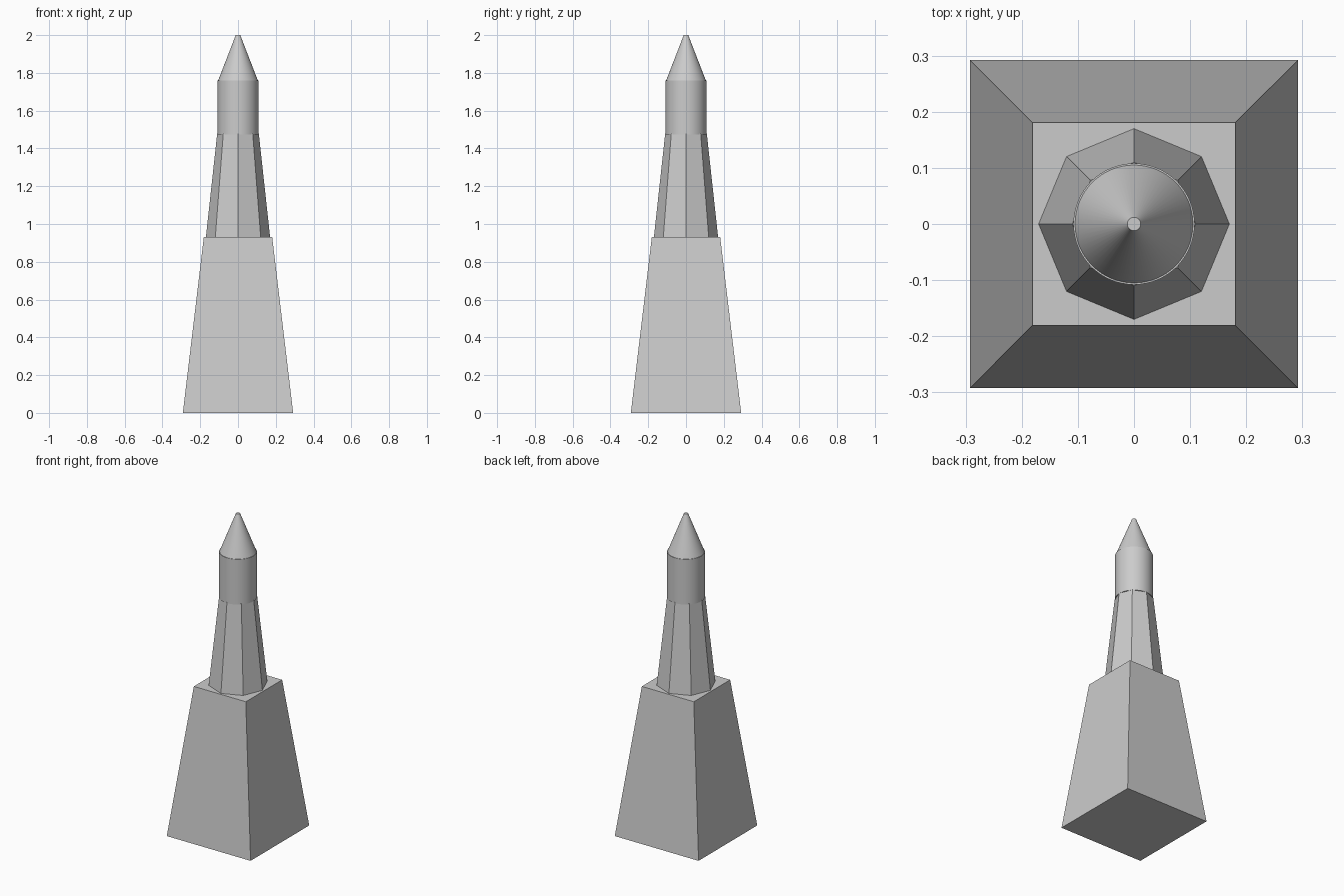
import bpy
import math

cube = bpy.data.objects.get("Cube")
if cube:
    bpy.data.objects.remove(cube, do_unlink=True)

# Single stone colour
stone = bpy.data.materials.new("light_grey_stone")
stone.use_nodes = True
colour = (0.6, 0.6, 0.6, 1)
stone.diffuse_color = colour
stone.node_tree.nodes["Principled BSDF"].inputs["Base Color"].default_value = colour


def tier(name, sides, bottom, top, z0, z1, turn=0, smooth=False):
    """Tapered prism between two heights; radii are measured to the corners."""
    bpy.ops.mesh.primitive_cone_add(
        vertices=sides, radius1=bottom, radius2=top, depth=z1 - z0,
        location=(0, 0, (z0 + z1) / 2), rotation=(0, 0, turn))
    obj = bpy.context.object
    obj.name = name
    obj.data.materials.append(stone)
    if smooth:
        bpy.ops.object.shade_smooth_by_angle(angle=math.radians(30))
    return obj


# Square plinth, octagonal shaft, round drum and pointed cap
diagonal = math.sqrt(2)
tier("square_base", 4, 0.292 * diagonal, 0.181 * diagonal, 0, 0.93, turn=math.pi / 4)
tier("octagonal_shaft", 8, 0.17, 0.11, 0.93, 1.48)
tier("round_drum", 64, 0.108, 0.108, 1.475, 1.76, smooth=True)
tier("pointed_cap", 64, 0.105, 0.012, 1.76, 2, smooth=True)
